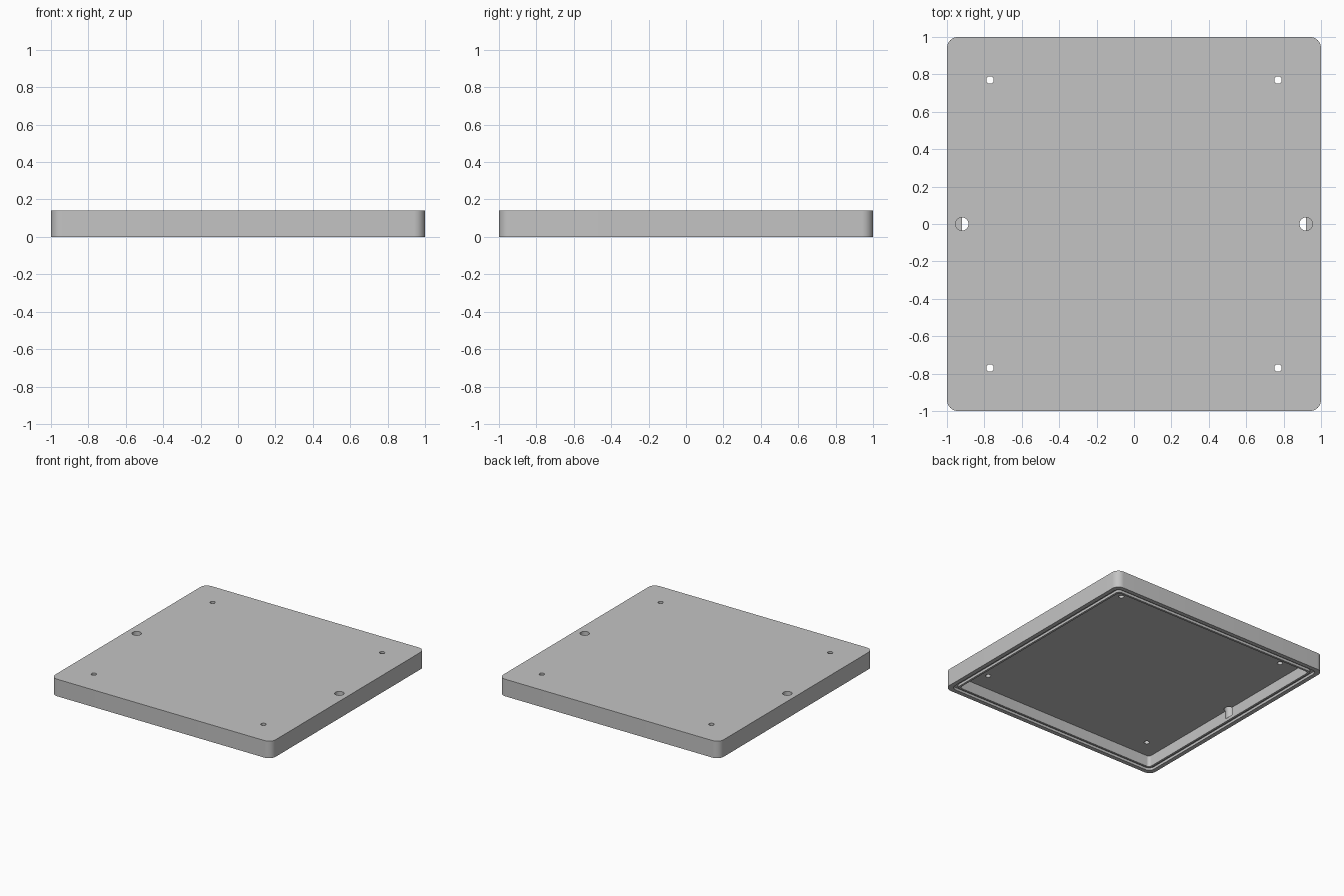
import bpy
import bmesh
from math import cos, sin, pi, radians

cube = bpy.data.objects.get("Cube")
if cube:
    bpy.data.objects.remove(cube, do_unlink=True)

HEIGHT = 0.14
CEILING = 0.09

grey = bpy.data.materials.new("light grey")
grey.use_nodes = True
colour = (0.55, 0.55, 0.55, 1)
grey.diffuse_color = colour
grey.node_tree.nodes["Principled BSDF"].inputs["Base Color"].default_value = colour


def prism(name, outline, z0, z1):
    """Extrude a flat outline from z0 up to z1."""
    bm = bmesh.new()
    face = bm.faces.new([bm.verts.new((x, y, z0)) for x, y in outline])
    up = bmesh.ops.extrude_face_region(bm, geom=[face])["geom"]
    verts = [v for v in up if isinstance(v, bmesh.types.BMVert)]
    bmesh.ops.translate(bm, verts=verts, vec=(0, 0, z1 - z0))
    bmesh.ops.recalc_face_normals(bm, faces=bm.faces)
    mesh = bpy.data.meshes.new(name)
    bm.to_mesh(mesh)
    bm.free()
    mesh.materials.append(grey)
    obj = bpy.data.objects.new(name, mesh)
    bpy.context.collection.objects.link(obj)
    return obj


def rounded_square(half, radius, steps=10):
    points = []
    for quarter, (sx, sy) in enumerate([(1, 1), (-1, 1), (-1, -1), (1, -1)]):
        for i in range(steps + 1):
            a = (quarter + i / steps) * pi / 2
            points.append((sx * (half - radius) + radius * cos(a),
                           sy * (half - radius) + radius * sin(a)))
    return points


def circle(x, y, radius, sides=32):
    return [(x + radius * cos(2 * pi * i / sides),
             y + radius * sin(2 * pi * i / sides)) for i in range(sides)]


def cut(target, cutter):
    """Subtract the cutter from the target and discard it."""
    cutter.hide_render = True
    mod = target.modifiers.new("cut", 'BOOLEAN')
    mod.operation = 'DIFFERENCE'
    mod.solver = 'EXACT'
    mod.object = cutter
    bpy.context.view_layer.objects.active = target
    bpy.ops.object.modifier_apply(modifier=mod.name)
    bpy.data.objects.remove(cutter, do_unlink=True)


# Shallow tray, open underneath
lid = prism("lid", rounded_square(1.0, 0.06), 0, HEIGHT)
cut(lid, prism("cavity_cutter", rounded_square(0.92, 0.025), -0.1, CEILING))

# Seal groove around the rim
groove = prism("groove_cutter", rounded_square(0.965, 0.045), -0.1, 0.02)
cut(groove, prism("groove_core", rounded_square(0.937, 0.03), -0.2, 0.1))
cut(lid, groove)

# Large side holes, running down into the inner wall
for x in (-0.92, 0.92):
    cut(lid, prism("side_hole_cutter", circle(x, 0, 0.035), 0.025, 0.3))

# Small screw holes through the top plate
for x in (-0.77, 0.77):
    for y in (-0.77, 0.77):
        cut(lid, prism("screw_hole_cutter", circle(x, y, 0.02), 0.05, 0.3))

bpy.ops.object.select_all(action='DESELECT')
lid.select_set(True)
bpy.context.view_layer.objects.active = lid
bpy.ops.object.shade_smooth_by_angle(angle=radians(30))
